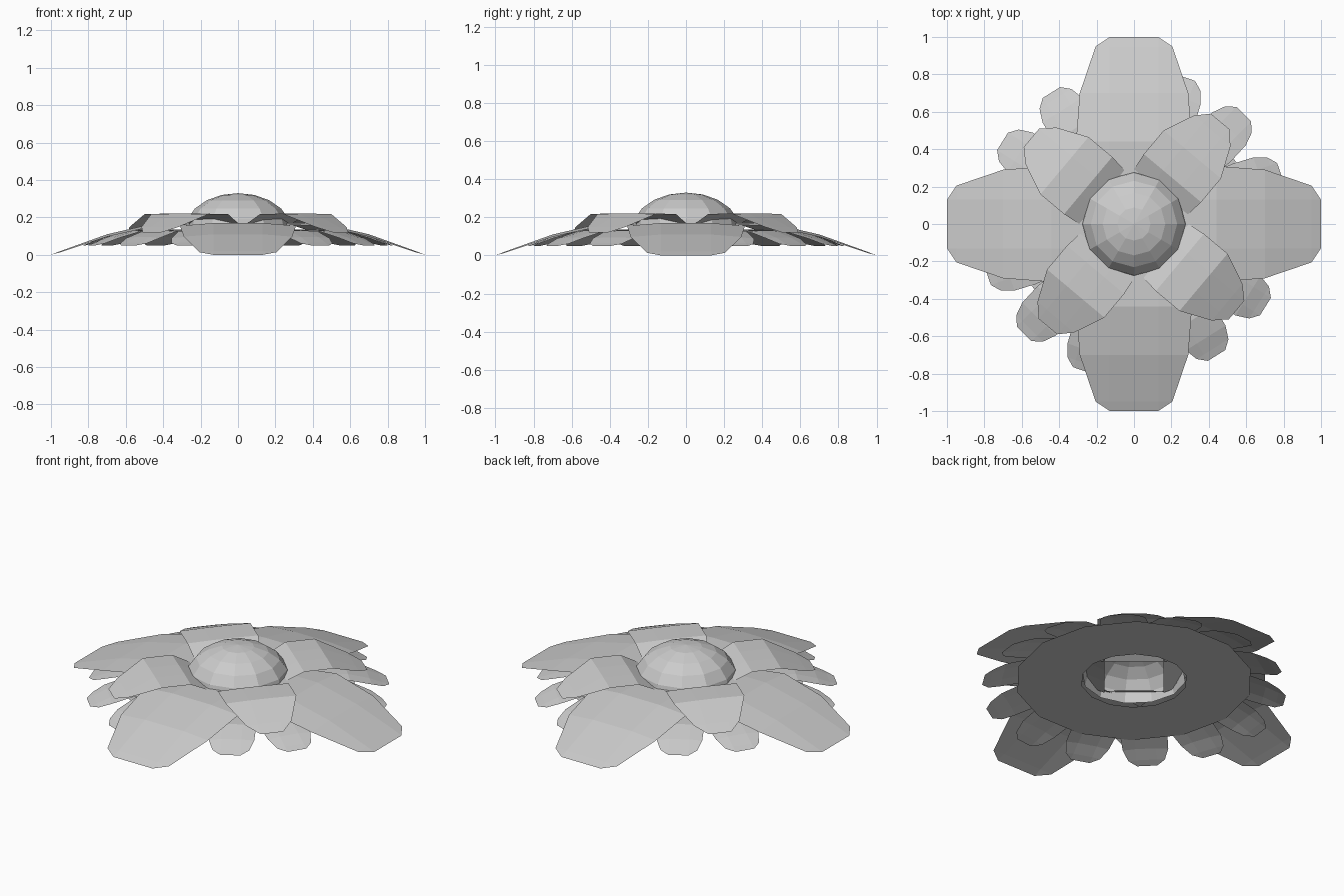
import bpy, bmesh, math
from mathutils import Matrix

cube = bpy.data.objects.get("Cube")
if cube:
    bpy.data.objects.remove(cube)

grey = bpy.data.materials.new("light_grey")
grey.use_nodes = True
colour = (0.6, 0.6, 0.6, 1)
grey.diffuse_color = colour
grey.node_tree.nodes["Principled BSDF"].inputs["Base Color"].default_value = colour


def finish(name, bm):
    mesh = bpy.data.meshes.new(name)
    bm.to_mesh(mesh)
    bm.free()
    mesh.materials.append(grey)
    obj = bpy.data.objects.new(name, mesh)
    bpy.context.collection.objects.link(obj)
    return obj


def petal(name, rows, angle, droop=0.08):
    """Folded sheet along +x; rows of (distance, half width, height), tip last."""
    bm = bmesh.new()
    tip = rows[-1][1]
    grid = []
    for u, w, z in rows:
        low = z - droop * (w - tip)
        points = [(u, -w, low), (u, -tip, z), (u, tip, z), (u, w, low)]
        grid.append([bm.verts.new(p) for p in points])
    for a, b in zip(grid, grid[1:]):
        for i in range(3):
            bm.faces.new((a[i], b[i], b[i + 1], a[i + 1]))
    bmesh.ops.remove_doubles(bm, verts=bm.verts, dist=0.0005)
    bmesh.ops.transform(bm, verts=bm.verts, matrix=Matrix.Rotation(math.radians(angle), 4, "Z"))
    return finish(name, bm)


# Large petals on the four axes
large = [(0.26, 0.25, 0.17), (0.44, 0.31, 0.17), (0.70, 0.29, 0.11),
         (0.95, 0.205, 0.02), (1.0, 0.13, 0.0)]
for i in range(4):
    petal(f"large_petal_{i + 1}", large, 90 * i)

# Raised inner petals, turned between the large ones
inner = [(0.16, 0.18, 0.14), (0.32, 0.20, 0.22), (0.485, 0.20, 0.22),
         (0.65, 0.128, 0.15), (0.716, 0.064, 0.12)]
for i in range(4):
    petal(f"inner_petal_{i + 1}", inner, 50 + 90 * i, 0.02)

# Ring of small lower petals
small = [(0.40, 0.11, 0.135), (0.60, 0.13, 0.13), (0.72, 0.125, 0.095),
         (0.79, 0.10, 0.065), (0.83, 0.055, 0.05)]
for i in range(14):
    petal(f"small_petal_{i + 1}", small, 45 + 360 / 14 * i)

# Flat backing ring
bm = bmesh.new()
sides = 14
loops = []
for radius in (0.29, 0.65):
    loops.append([bm.verts.new((radius * math.cos(math.tau * i / sides),
                                radius * math.sin(math.tau * i / sides), 0.11))
                  for i in range(sides)])
for i in range(sides):
    j = (i + 1) % sides
    bm.faces.new((loops[0][i], loops[0][j], loops[1][j], loops[1][i]))
finish("backing_ring", bm)

# Faceted centre dome, open underneath
bm = bmesh.new()
bmesh.ops.create_uvsphere(bm, u_segments=12, v_segments=10, radius=1)
bmesh.ops.delete(bm, geom=[v for v in bm.verts if v.co.z < -0.01], context="VERTS")
bmesh.ops.scale(bm, verts=bm.verts, vec=(0.285, 0.285, 0.2))
bmesh.ops.translate(bm, verts=bm.verts, vec=(0, 0, 0.13))
finish("centre_dome", bm)
